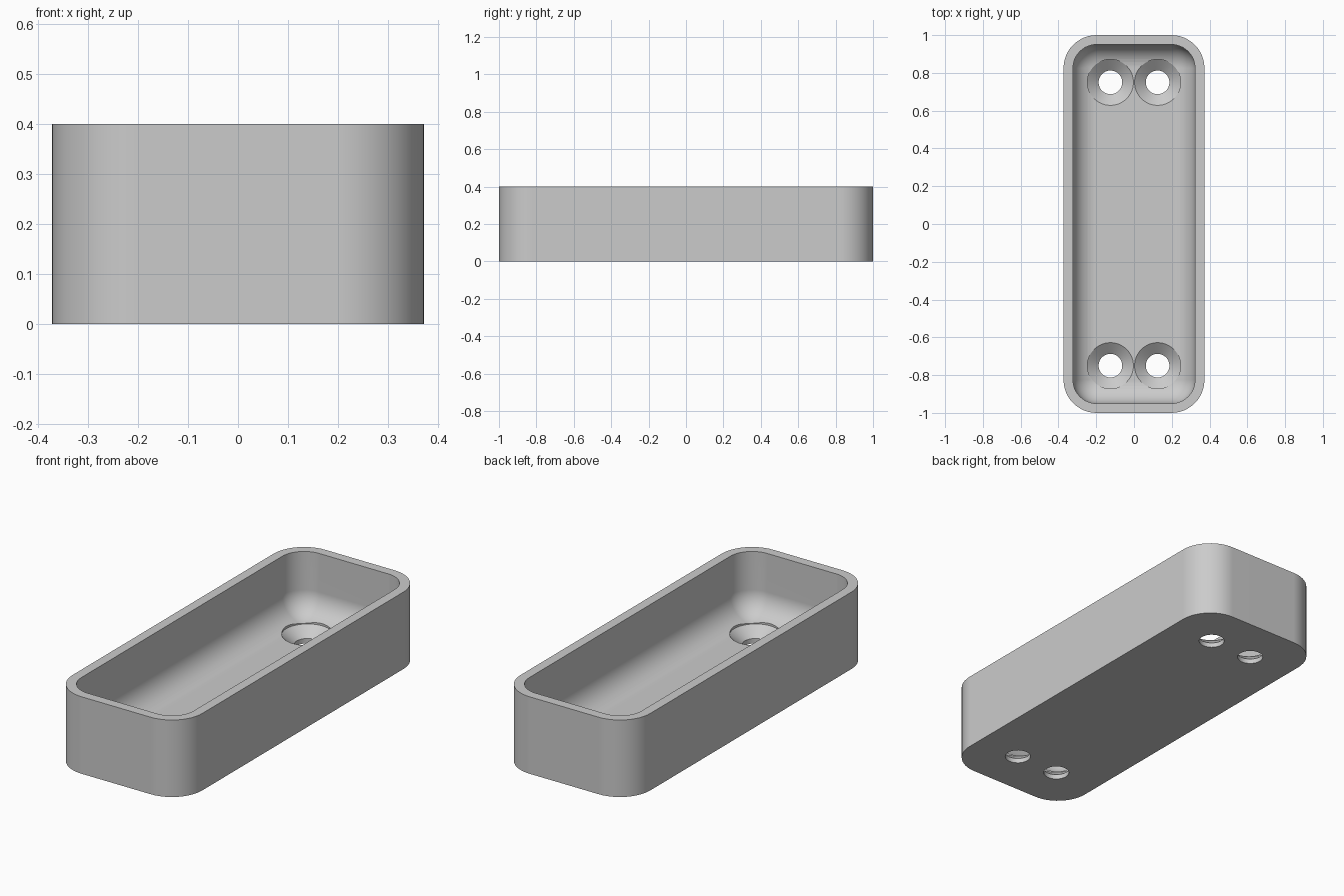
import bpy, bmesh, math

cube = bpy.data.objects.get("Cube")
if cube:
    bpy.data.objects.remove(cube, do_unlink=True)

HALF_X, HALF_Y, HEIGHT = 0.373, 1.0, 0.4
WALL, FLOOR, CORNER, FILLET = 0.05, 0.075, 0.175, 0.125
STEPS = 12

grey = bpy.data.materials.new("light grey")
grey.use_nodes = True
grey.diffuse_color = (0.6, 0.6, 0.6, 1)
grey.node_tree.nodes["Principled BSDF"].inputs["Base Color"].default_value = (0.6, 0.6, 0.6, 1)


def make_object(name, bm):
    bmesh.ops.recalc_face_normals(bm, faces=bm.faces)
    mesh = bpy.data.meshes.new(name)
    bm.to_mesh(mesh)
    bm.free()
    mesh.materials.append(grey)
    obj = bpy.data.objects.new(name, mesh)
    bpy.context.collection.objects.link(obj)
    return obj


def rounded_ring(bm, inset, z):
    """Rounded rectangle of vertices, inset from the outer wall."""
    radius = max(CORNER - inset, 0.001)
    cx, cy = HALF_X - inset - radius, HALF_Y - inset - radius
    ring = []
    for quarter, (sx, sy) in enumerate(((1, 1), (-1, 1), (-1, -1), (1, -1))):
        for i in range(STEPS + 1):
            a = math.pi / 2 * (quarter + i / STEPS)
            ring.append(bm.verts.new((sx * cx + radius * math.cos(a),
                                      sy * cy + radius * math.sin(a), z)))
    return ring


def loft(bm, rings):
    """Skin the rings in order and cap both ends."""
    for low, high in zip(rings, rings[1:]):
        n = len(low)
        for i in range(n):
            j = (i + 1) % n
            bm.faces.new((low[i], low[j], high[j], high[i]))
    bm.faces.new(rings[0])
    bm.faces.new(rings[-1])


# Tray: outer wall, rim, inner wall, then a round fillet into the floor
profile = [(0, 0), (0, HEIGHT), (WALL, HEIGHT)]
for i in range(STEPS + 1):
    a = math.pi / 2 * i / STEPS
    profile.append((WALL + FILLET * (1 - math.cos(a)),
                    FLOOR + FILLET * (1 - math.sin(a))))
bm = bmesh.new()
loft(bm, [rounded_ring(bm, inset, z) for inset, z in profile])
bmesh.ops.remove_doubles(bm, verts=bm.verts, dist=0.0016)
tray = make_object("tray", bm)

# Countersunk screw holes, two at each end
bm = bmesh.new()
for x in (-0.125, 0.125):
    for y in (-0.75, 0.75):
        rings = []
        for r, z in ((0.0625, -0.1), (0.0625, 0.025), (0.122, 0.073), (0.122, 0.3)):
            rings.append([bm.verts.new((x + r * math.cos(t * math.tau / 48),
                                        y + r * math.sin(t * math.tau / 48), z))
                          for t in range(48)])
        loft(bm, rings)
cutter = make_object("screw_hole_cutter", bm)
cutter.hide_render = True

cut = tray.modifiers.new("screw holes", 'BOOLEAN')
cut.operation = 'DIFFERENCE'
cut.solver = 'EXACT'
cut.object = cutter
bpy.ops.object.select_all(action='DESELECT')
bpy.context.view_layer.objects.active = tray
tray.select_set(True)
bpy.ops.object.modifier_apply(modifier=cut.name)
bpy.data.objects.remove(cutter, do_unlink=True)

# Smooth rounds with crisp rim and hole edges
bpy.ops.object.shade_smooth_by_angle(angle=math.radians(25))
normals = tray.modifiers.new("flat face normals", 'WEIGHTED_NORMAL')
normals.keep_sharp = True
